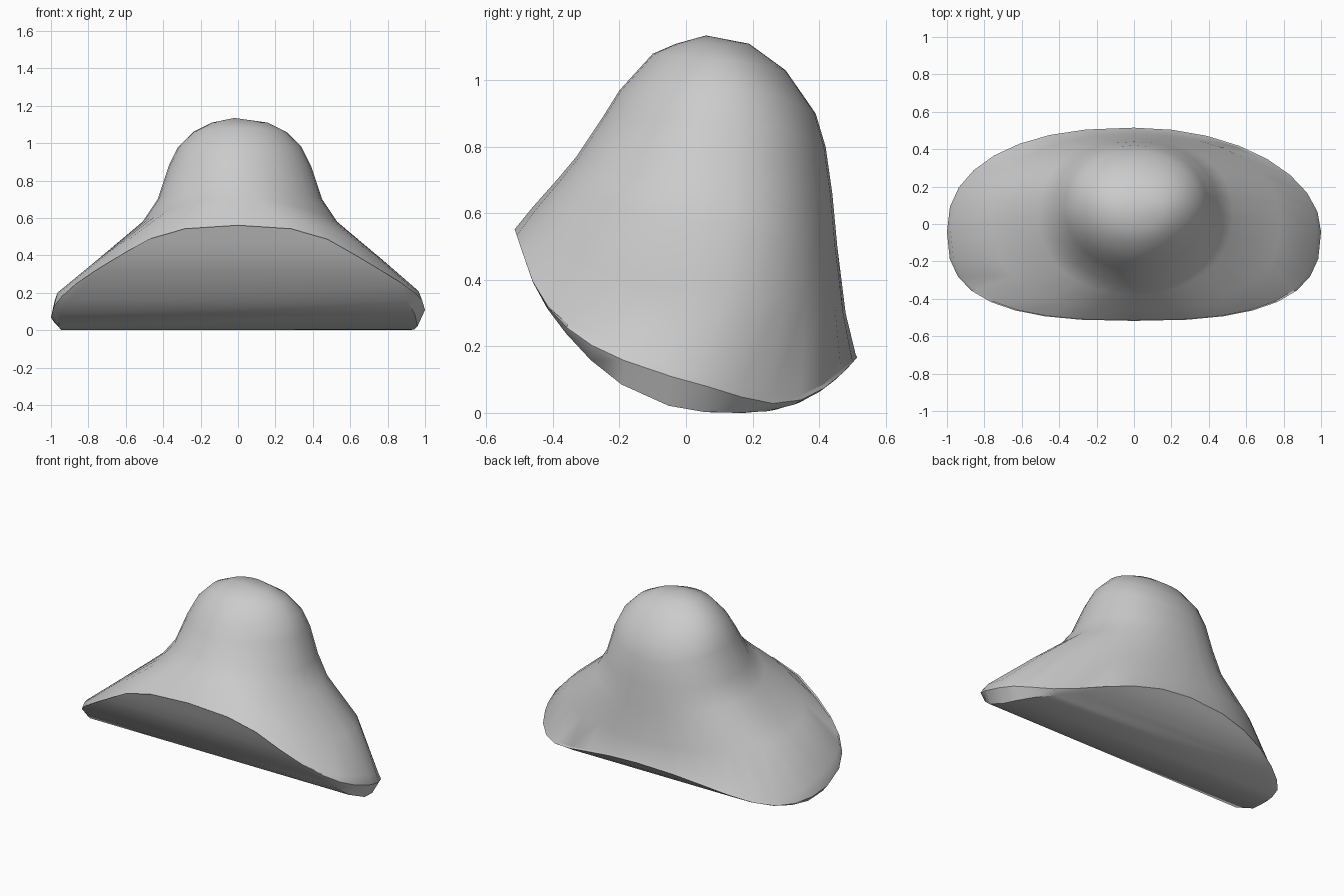
import bpy, bmesh, math

cube = bpy.data.objects.get("Cube")
if cube:
    bpy.data.objects.remove(cube)

SIDES = 32


def power(v, n):
    return math.copysign(abs(v) ** (2 / n), v)


def outline(i, half_width, front, back, n_front, n_back):
    """Rounded oval, squarer for a higher n."""
    a = 2 * math.pi * i / SIDES
    c, s = round(math.cos(a), 6), round(math.sin(a), 6)
    n = n_front if s < 0 else n_back
    y = (front + back) / 2 + (back - front) / 2 * power(s, n)
    return c, s, half_width * power(c, n), y


def brim_ring(half_width, front, back, left_lift, right_lift, back_lift):
    """Brim edge that follows the curved underside, with thicker ends."""
    ring = []
    for i in range(SIDES):
        left_back = 0 < i < SIDES / 4
        c, s, x, y = outline(i, half_width, front, back, 2.6, 2.05 if left_back else 2.4)
        y -= 0.04 * c * c
        steepness = 2.3 if y > 0.15 else 1.37
        z = steepness * abs(y - 0.15) ** 2.6 + 1.2 * max(-0.45 - y, 0)
        z += (left_lift if c > 0 else right_lift) * c ** 8 + back_lift * max(s, 0)
        ring.append((x, y, z))
    return ring


def crown_ring(half_width, front, back, z_front, z_side, z_back, n_front, n_back):
    """Crown section with separate front, side and back heights."""
    ring = []
    for i in range(SIDES):
        c, s, x, y = outline(i, half_width, front, back, n_front, n_back)
        end = z_front if s < 0 else z_back
        ring.append((x + 0.01 * c * c, y, z_side + (end - z_side) * s * s))
    return ring


rings = [
    brim_ring(0.96, -0.515, 0.49, 0, 0, 0),
    brim_ring(1.0, -0.518, 0.515, 0.09, 0.05, 0),
    brim_ring(0.98, -0.515, 0.51, 0.15, 0.14, 0.015),
    crown_ring(0.77, -0.46, 0.48, 0.62, 0.37, 0.30, 2.4, 2.3),
    crown_ring(0.52, -0.38, 0.455, 0.71, 0.58, 0.50, 2.1, 2.3),
    crown_ring(0.44, -0.33, 0.44, 0.77, 0.70, 0.66, 1.9, 2.3),
    crown_ring(0.38, -0.25, 0.42, 0.89, 0.88, 0.80, 1.9, 2.2),
    crown_ring(0.33, -0.20, 0.39, 0.97, 0.98, 0.90, 1.9, 2.1),
    crown_ring(0.25, -0.10, 0.30, 1.08, 1.06, 1.03, 2, 2),
    crown_ring(0.15, -0.03, 0.19, 1.11, 1.11, 1.11, 2, 2),
]

# Outer skin from brim edge to crown top
bm = bmesh.new()
loops = [[bm.verts.new(p) for p in ring] for ring in rings]
for low, high in zip(loops, loops[1:]):
    for i in range(SIDES):
        j = (i + 1) % SIDES
        bm.faces.new((low[i], low[j], high[j], high[i]))
apex = bm.verts.new((-0.02, 0.06, 1.135))
for i in range(SIDES):
    bm.faces.new((loops[-1][i], loops[-1][(i + 1) % SIDES], apex))

# Curved underside, bridged straight across from left to right
base, quarter, half = loops[0], SIDES // 4, SIDES // 2
for k in range(half):
    a, b = k - quarter, k - quarter + 1
    corners = []
    for v in (base[a % SIDES], base[b % SIDES],
              base[(half - b) % SIDES], base[(half - a) % SIDES]):
        if v not in corners:
            corners.append(v)
    bm.faces.new(corners)
bmesh.ops.recalc_face_normals(bm, faces=bm.faces)

mesh = bpy.data.meshes.new("hat")
bm.to_mesh(mesh)
bm.free()
hat = bpy.data.objects.new("hat", mesh)
bpy.context.collection.objects.link(hat)

# Plain grey felt
felt = bpy.data.materials.new("light grey")
felt.use_nodes = True
grey = (0.6, 0.6, 0.6, 1)
felt.diffuse_color = grey
felt.node_tree.nodes["Principled BSDF"].inputs["Base Color"].default_value = grey
mesh.materials.append(felt)

bpy.context.view_layer.objects.active = hat
hat.select_set(True)
bpy.ops.object.shade_smooth_by_angle(angle=math.radians(35))
